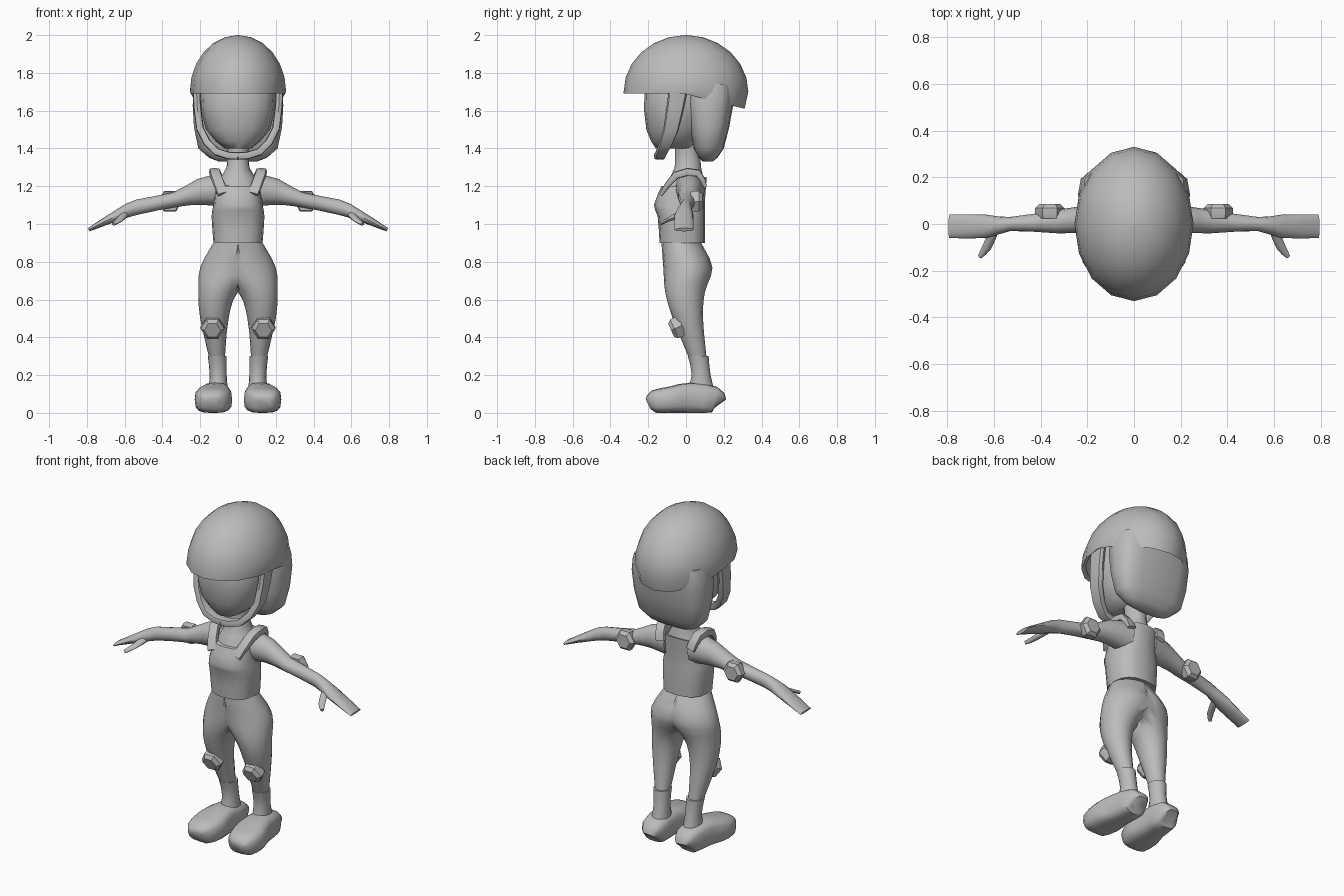
import bpy, bmesh, math
from mathutils import Vector

cube = bpy.data.objects.get("Cube")
if cube:
    bpy.data.objects.remove(cube)

SHADE = (.5, .5, .5, 1)
grey = bpy.data.materials.new("plain_grey")
grey.use_nodes = True
grey.diffuse_color = SHADE
grey.node_tree.nodes["Principled BSDF"].inputs["Base Color"].default_value = SHADE

SIDEWAYS, DEPTHWAYS = Vector((1, 0, 0)), Vector((0, 1, 0))


def circle(count, power):
    """Unit superellipse: power one is round, a smaller power is boxier."""
    for i in range(count):
        angle = math.tau * i / count
        c, s = math.cos(angle), math.sin(angle)
        yield math.copysign(abs(c) ** power, c), math.copysign(abs(s) ** power, s)


def refine(rows, steps):
    """Pass a smooth spline through the key rows."""
    keys = [Vector(row) for row in rows]
    keys = [keys[0], *keys, keys[-1]]
    fine = []
    for before, start, end, after in zip(keys, keys[1:], keys[2:], keys[3:]):
        for k in range(steps):
            t = k / steps
            ease = t * t * (3 - 2 * t)
            leave = (end - before) / 2 * t * (1 - t) ** 2
            arrive = (after - start) / 2 * t * t * (1 - t)
            fine.append(start.lerp(end, ease) + leave - arrive)
    return fine + [keys[-1]]


def skin(name, rings, mirror, half=False, crease=50):
    """Bridge rings of points into one closed, smooth-shaded part."""
    bm = bmesh.new()
    loops = [[bm.verts.new(point) for point in ring] for ring in rings]
    for low, high in zip(loops, loops[1:]):
        for i in range(len(low)):
            bm.faces.new((low[i - 1], low[i], high[i], high[i - 1]))
    bm.faces.new(loops[0][::-1])
    bm.faces.new(loops[-1])
    bmesh.ops.recalc_face_normals(bm, faces=bm.faces)
    if half:  # open the centre plane so that the mirrored halves weld
        inner = [f for f in bm.faces if all(v.co.x == 0 for v in f.verts)]
        bmesh.ops.delete(bm, geom=inner, context="FACES")
    mesh = bpy.data.meshes.new(name)
    bm.to_mesh(mesh)
    bm.free()
    mesh.materials.append(grey)
    part = bpy.data.objects.new(name, mesh)
    bpy.context.collection.objects.link(part)
    bpy.ops.object.select_all(action="DESELECT")
    part.select_set(True)
    bpy.context.view_layer.objects.active = part
    bpy.ops.object.shade_smooth_by_angle(angle=math.radians(crease))
    if mirror:
        part.modifiers.new("mirror", "MIRROR")


def stack(name, rows, power=1, steps=2, mirror=False, half=False):
    """Level rings: height, inner and outer x, front and back y, lift at the back."""
    rings = []
    for z, inner, outer, front, back, lift in refine(rows, steps):
        ring = []
        for c, s in circle(16, power):
            x = (inner + outer + c * (outer - inner)) / 2
            y = (front + back + s * (back - front)) / 2
            ring.append((max(x, 0) if half else x, y, z + lift * max(s, 0)))
        rings.append(ring)
    skin(name, rings, mirror, half)


def centred(*rows):
    """Rows of height, half width, front and back y, and an optional lift."""
    return [(z, -wide, wide, front, back, sum(lift)) for z, wide, front, back, *lift in rows]


def flat(*rows):
    return [(*row, 0) for row in rows]


def tube(name, rows, hint, sides=12, power=1, steps=2, crease=50):
    """Mirrored tube: x, y, z, then half sizes along and across the hint."""
    rows = refine(rows, steps)
    path = [Vector(row[:3]) for row in rows]
    rings = []
    for before, here, after, row in zip([path[0], *path], path, path[1:] + path[-1:], rows):
        forward = (after - before).normalized()
        along = (hint - forward * hint.dot(forward)).normalized()
        across = forward.cross(along)
        rings.append([here + along * c * row[3] + across * s * row[4]
                      for c, s in circle(sides, power)])
    skin(name, rings, True, crease=crease)


def pad(name, centre, axis):
    """Hexagonal guard with a chamfered face."""
    centre, axis, size = Vector(centre), Vector(axis).normalized(), .063
    rows = []
    for depth, scale in ((-.5, .9), (-.2, 1), (.2, 1), (.5, .7)):
        rows.append((*(centre + axis * depth * size), size * scale, size * scale))
    tube(name, rows, SIDEWAYS, sides=6, steps=1, crease=35)


def dome(scale, levels=7):
    """Rings of an elliptical dome from its base to its crown."""
    for k in range(levels):
        angle = math.pi / 2 * k / (levels - .9)
        reach = scale * math.cos(angle)
        yield 1.7 + .3 * scale * math.sin(angle), .255 * reach, -.33 * reach, .33 * reach


# Helmet: lining, rim dipping at the back, outer dome
stack("helmet", centred(*reversed(list(dome(.92))), (1.69, .25, -.33, .31, -.08), *dome(1)), steps=1)

# Head and hair
stack("head", centred((1.4, .07, -.16, .04), (1.5, .17, -.21, .1),
                      (1.7, .2, -.22, .15), (1.8, .15, -.16, .1)), power=.85)
stack("hair", centred((1.33, .1, .09, .14), (1.4, .21, .04, .2),
                      (1.63, .24, 0, .25), (1.74, .22, 0, .25)), power=.65)

# Chin strap
tube("chin_strap", [(.22, -.04, 1.72, .05, .02), (.2, -.08, 1.5, .04, .02),
                    (.11, -.13, 1.38, .03, .02), (0, -.14, 1.36, .03, .02)],
     DEPTHWAYS, sides=8, power=.5, crease=40)

# Neck with upper torso, and the vest over it
stack("neck", centred((1.1, .11, -.13, .09), (1.2, .12, -.11, .1),
                      (1.3, .06, -.06, .08), (1.44, .06, -.06, .07)))
stack("vest", centred((.9, .13, -.14, .1), (1.04, .14, -.15, .1),
                      (1.1, .13, -.17, .1, .02), (1.2, .12, -.13, .11, .05)), power=.8)
tube("vest_strap", [(.08, -.13, 1.16, .03, .01), (.12, -.05, 1.26, .03, .02),
                    (.12, .06, 1.27, .03, .02), (.1, .1, 1.2, .03, .01)],
     SIDEWAYS, sides=8, power=.5)

# Arms flowing into flat hands, and thumbs
tube("arm", [(.08, .02, 1.18, .08, .09), (.2, .02, 1.17, .06, .07), (.33, .01, 1.13, .05, .04),
             (.53, 0, 1.09, .03, .04), (.63, -.01, 1.05, .05, .03), (.79, -.01, .97, .05, .01)],
     DEPTHWAYS)
tube("thumb", [(.6, -.03, 1.05, .02, .02), (.63, -.1, 1.02, .02, .01), (.66, -.14, 1, .01, .01)],
     SIDEWAYS, sides=8)

# Hips and legs, each half welded on the centre plane
stack("legs", flat((.28, .07, .15, .02, .11), (.5, .05, .2, -.07, .09), (.64, 0, .21, -.11, .1),
                   (.77, -.15, .2, -.12, .14), (.9, -.13, .13, -.13, .08)),
      steps=3, mirror=True, half=True)

# Boots: shaft and rounded foot
stack("boot_shaft", flat((.08, .05, .16, 0, .16), (.2, .06, .15, .03, .13),
                         (.3, .06, .16, .01, .12)), mirror=True)
tube("boot_foot", [(.11, .18, .05, .04, .04), (.11, .15, .07, .07, .07), (.12, .02, .08, .08, .08),
                   (.13, -.08, .07, .1, .07), (.14, -.17, .06, .08, .06), (.14, -.2, .05, .04, .03)],
     SIDEWAYS, sides=16, power=.65)

# Elbow and knee pads
pad("elbow_pad", (.36, .055, 1.12), DEPTHWAYS)
pad("knee_pad", (.135, -.05, .45), (0, -.9, -.4))
